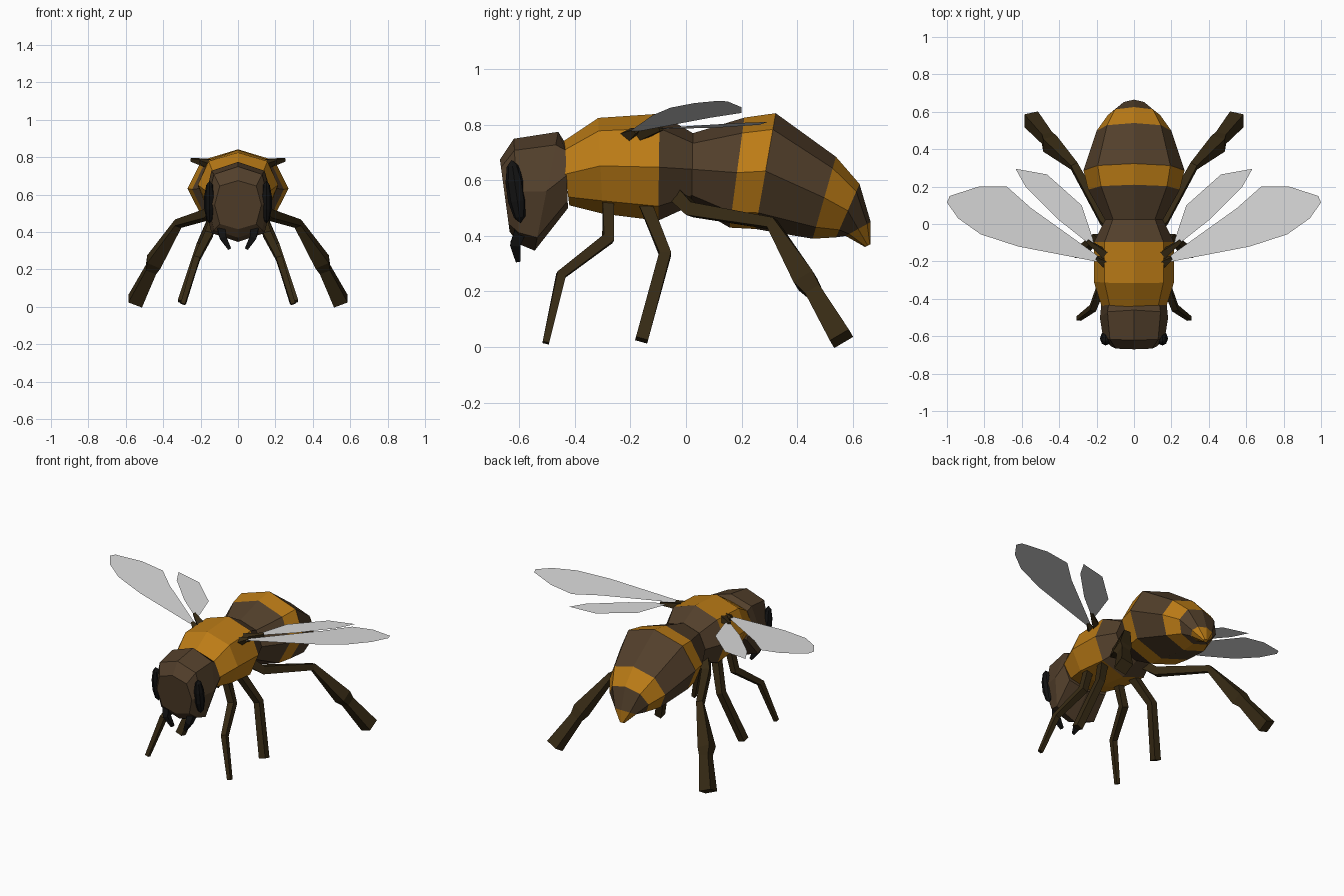
import bpy, bmesh, math
from mathutils import Vector, Matrix

cube = bpy.data.objects.get("Cube")
if cube:
    bpy.data.objects.remove(cube, do_unlink=True)


def material(name, r, g, b):
    m = bpy.data.materials.new(name)
    m.use_nodes = True
    m.diffuse_color = (r, g, b, 1)
    m.node_tree.nodes["Principled BSDF"].inputs["Base Color"].default_value = (r, g, b, 1)
    return m


ORANGE = material("amber", .50, .20, .008)
BROWN = material("brown", .085, .05, .024)
DARK = material("dark brown", .037, .023, .007)
BLACK = material("black", .006, .006, .006)
WING = material("pale grey", .70, .70, .70)


def finish(name, bm, mats, mirror=False):
    mesh = bpy.data.meshes.new(name)
    bm.to_mesh(mesh)
    bm.free()
    for m in mats:
        mesh.materials.append(m)
    ob = bpy.data.objects.new(name, mesh)
    bpy.context.collection.objects.link(ob)
    if mirror:
        ob.modifiers.new("mirror", "MIRROR").use_mirror_merge = False
    return ob


def skin(bm, rings, stripes=None):
    """Bridge vertex loops into a closed tube; stripes gives a material per band."""
    loops = [[bm.verts.new(p) for p in ring] for ring in rings]
    n = len(loops[0])
    for i, (a, b) in enumerate(zip(loops, loops[1:])):
        for j in range(n):
            f = bm.faces.new((a[j], a[(j + 1) % n], b[(j + 1) % n], b[j]))
            f.material_index = stripes[i] if stripes else 0
    bm.faces.new(loops[0])
    end = bm.faces.new(loops[-1])
    end.material_index = stripes[-1] if stripes else 0
    bmesh.ops.recalc_face_normals(bm, faces=bm.faces)


def octagon(top_y, top_z, low_y, low_z, width, corner):
    """Eight-sided tilted section between a top and a bottom point."""
    top, low = Vector((0, top_y, top_z)), Vector((0, low_y, low_z))
    mid, half = (top + low) / 2, (top - low) / 2
    c = corner
    shape = ((0, 1), (c, c), (1, 0), (c, -c), (0, -1), (-c, -c), (-1, 0), (-c, c))
    return [mid + half * v + Vector((width * u, 0, 0)) for u, v in shape]


def loft(name, sections, corner, mats, stripes=None):
    bm = bmesh.new()
    skin(bm, [octagon(*s, corner) for s in sections], stripes)
    return finish(name, bm, mats)


def limb(name, points, mat):
    """Square-section limb through (x, y, z, radius) points, mirrored in x."""
    pos = [Vector(p[:3]) for p in points]
    rings = []
    for i, p in enumerate(pos):
        t = (pos[min(i + 1, len(pos) - 1)] - pos[max(i - 1, 0)]).normalized()
        side = (Vector((1, 0, 0)) - t * t.x).normalized()
        up = t.cross(side)
        r = points[i][3]
        rings.append([p + r * (side * math.cos(a) + up * math.sin(a))
                      for a in (math.pi / 4 + k * math.pi / 2 for k in range(4))])
    bm = bmesh.new()
    skin(bm, rings)
    return finish(name, bm, [mat], True)


# Thorax and abdomen: top y, top z, bottom y, bottom z, half width
loft("thorax", [(-.45, .735, -.42, .51, .175), (-.316, .825, -.30, .48, .215),
                (-.095, .84, -.10, .455, .215), (.025, .77, .02, .51, .155)],
     .73, [ORANGE, BROWN], [0, 0, 1])
loft("abdomen", [(.025, .77, .02, .51, .155), (.21, .826, .157, .43, .245),
                 (.323, .842, .25, .425, .27), (.54, .685, .456, .39, .20),
                 (.625, .587, .54, .395, .14), (.665, .45, .575, .40, .075),
                 (.665, .37, .645, .36, .015)],
     .72, [ORANGE, BROWN], [1, 0, 1, 0, 1, 0])

# Head
loft("head", [(-.67, .675, -.635, .415, .125), (-.62, .75, -.60, .37, .165),
              (-.46, .775, -.545, .347, .182), (-.435, .735, -.425, .50, .175)],
     .78, [BROWN])

# Eyes: narrow faceted ovals on the front corners of the head
bm = bmesh.new()
bmesh.ops.create_uvsphere(
    bm, u_segments=8, v_segments=5, radius=1,
    matrix=Matrix.Translation((.152, -.612, .56)) @ Matrix.Rotation(math.radians(8), 4, "X")
    @ Matrix.Diagonal((.03, .035, .115, 1)))
finish("eyes", bm, [BLACK], True)

# Mandibles
limb("mandibles", [(.09, -.595, .42, .03), (.08, -.615, .37, .025), (.045, -.605, .31, .012)], BLACK)

# Legs
limb("front_legs", [(.11, -.28, .55, .03), (.155, -.28, .39, .03),
                    (.22, -.45, .26, .024), (.295, -.505, .015, .017)], DARK)
limb("middle_legs", [(.10, -.16, .55, .034), (.20, -.075, .335, .03),
                     (.30, -.16, .025, .032)], DARK)
limb("hind_legs", [(.08, -.07, .58, .04), (.16, .02, .495, .035), (.32, .31, .445, .028),
                   (.45, .43, .24, .056), (.465, .46, .20, .042), (.55, .56, .03, .056)], DARK)


# Wings: single thin sheets rising toward the tip
def wing(name, outline, root_z, slope):
    bm = bmesh.new()
    root_x = outline[0][0]
    bm.faces.new([bm.verts.new((x, y, root_z + slope * (x - root_x))) for x, y in outline])
    bmesh.ops.recalc_face_normals(bm, faces=bm.faces)
    for f in bm.faces:
        f.normal_update()
        if f.normal.z < 0:
            f.normal_flip()
    finish(name, bm, [WING], True)


wing("fore_wings", [(.18, -.205), (.62, -.12), (.82, -.055), (.94, .03), (1, .115), (.985, .15),
                    (.83, .20), (.68, .20), (.55, .085), (.20, -.165)], .775, .136)
wing("hind_wings", [(.21, -.13), (.40, .02), (.58, .20), (.633, .295), (.465, .265),
                    (.28, .10), (.22, -.08)], .785, .06)

# Wing roots
limb("fore_wing_roots", [(.15, -.21, .76, .03), (.20, -.18, .779, .012)], DARK)
limb("hind_wing_roots", [(.15, -.165, .765, .03), (.25, -.09, .787, .012)], DARK)
